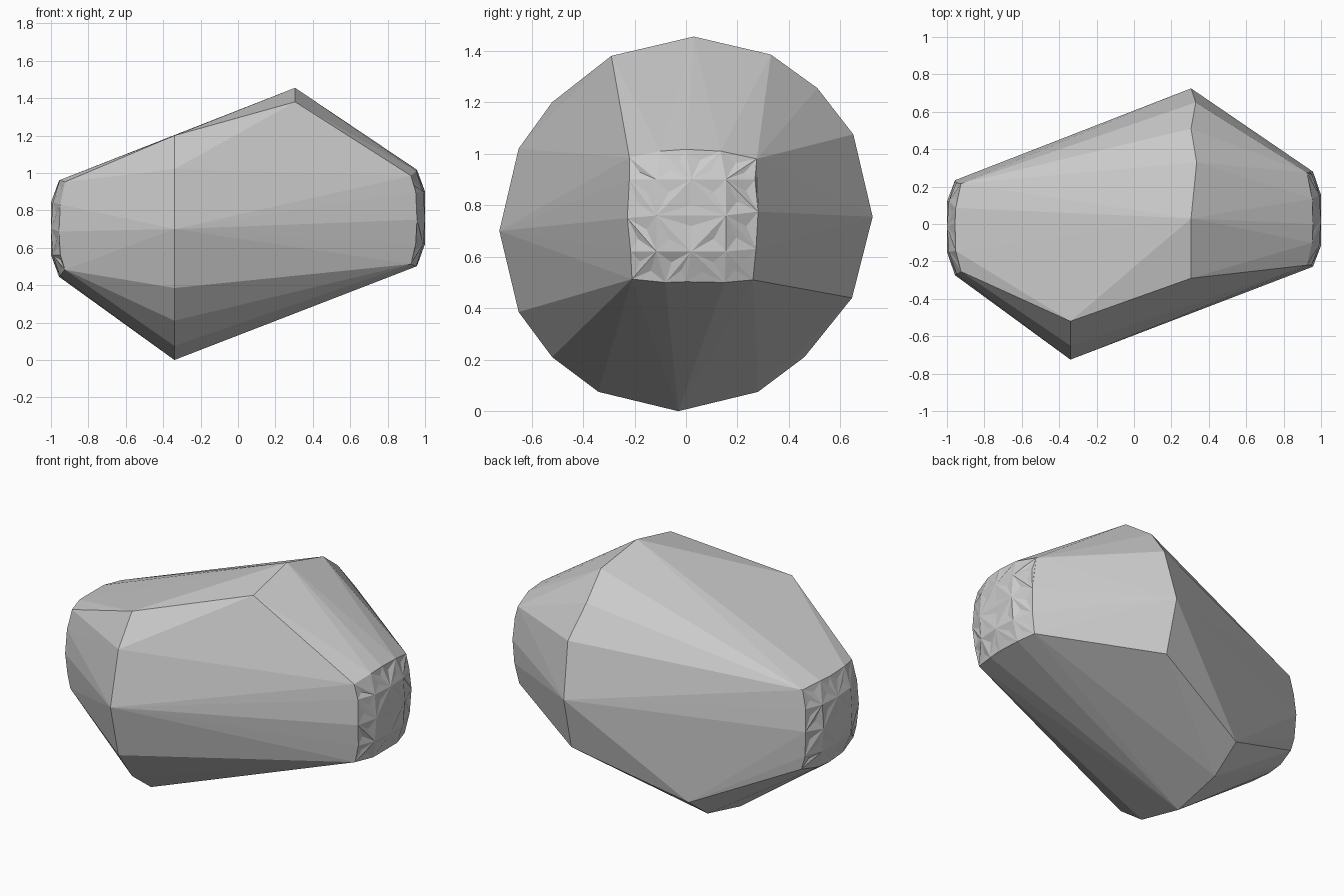
import bpy, bmesh, random
from mathutils import Vector

random.seed(4)

# widest facet edges of the boulder: (x, y, z)
girdle = [
    (.305, .03, 1.455), (.335, .33, 1.385), (.305, .51, 1.255), (.33, .65, 1.075),
    (.305, .725, .755), (.31, .645, .44), (-.34, .46, .21), (-.34, .28, .075),
    (-.34, -.03, 0), (-.34, -.34, .075), (-.34, -.52, .21), (-.34, -.65, .385),
    (-.34, -.725, .70), (-.34, -.65, 1.02), (-.34, -.52, 1.20), (.305, -.29, 1.38),
]
# rim of the small rounded end: (x, y, z)
rim = [
    (.925, -.22, .985), (.953, -.1, 1.01), (.957, 0, 1.017), (.953, .135, 1.01),
    (.925, .275, .98), (.95, .268, .9), (.957, .28, .775), (.95, .272, .63),
    (.925, .26, .51), (.953, .15, .5), (.957, 0, .503), (.953, -.08, .5),
    (.925, -.21, .513), (.95, -.215, .62), (.957, -.228, .75), (.95, -.22, .9),
]
# shallow dome inside the rim
dome = [(1.0 if i * j == 0 else .99, .02 + i * .135, .76 + j * .14)
        for i in (-1, 0, 1) for j in (-1, 0, 1)]

# the opposite end is the same end turned through the centre
end = rim + dome
far_end = [(-x, .006 - y, 1.462 - z) for x, y, z in end]

bm = bmesh.new()
for p in girdle + end + far_end:
    bm.verts.new(p)
hull = bmesh.ops.convex_hull(bm, input=bm.verts[:])
bmesh.ops.delete(bm, geom=[v for v in bm.verts if not v.link_faces], context='VERTS')

# chipped texture on both ends
caps = [f for f in bm.faces if all(abs(v.co.x) > .9 for v in f.verts)]
chips = bmesh.ops.poke(bm, faces=caps)
for v in chips['verts']:
    v.co.x *= 1 - random.uniform(0, .012)

bmesh.ops.recalc_face_normals(bm, faces=bm.faces[:])
mesh = bpy.data.meshes.new("boulder")
bm.to_mesh(mesh)
bm.free()
bpy.context.collection.objects.link(bpy.data.objects.new("boulder", mesh))
